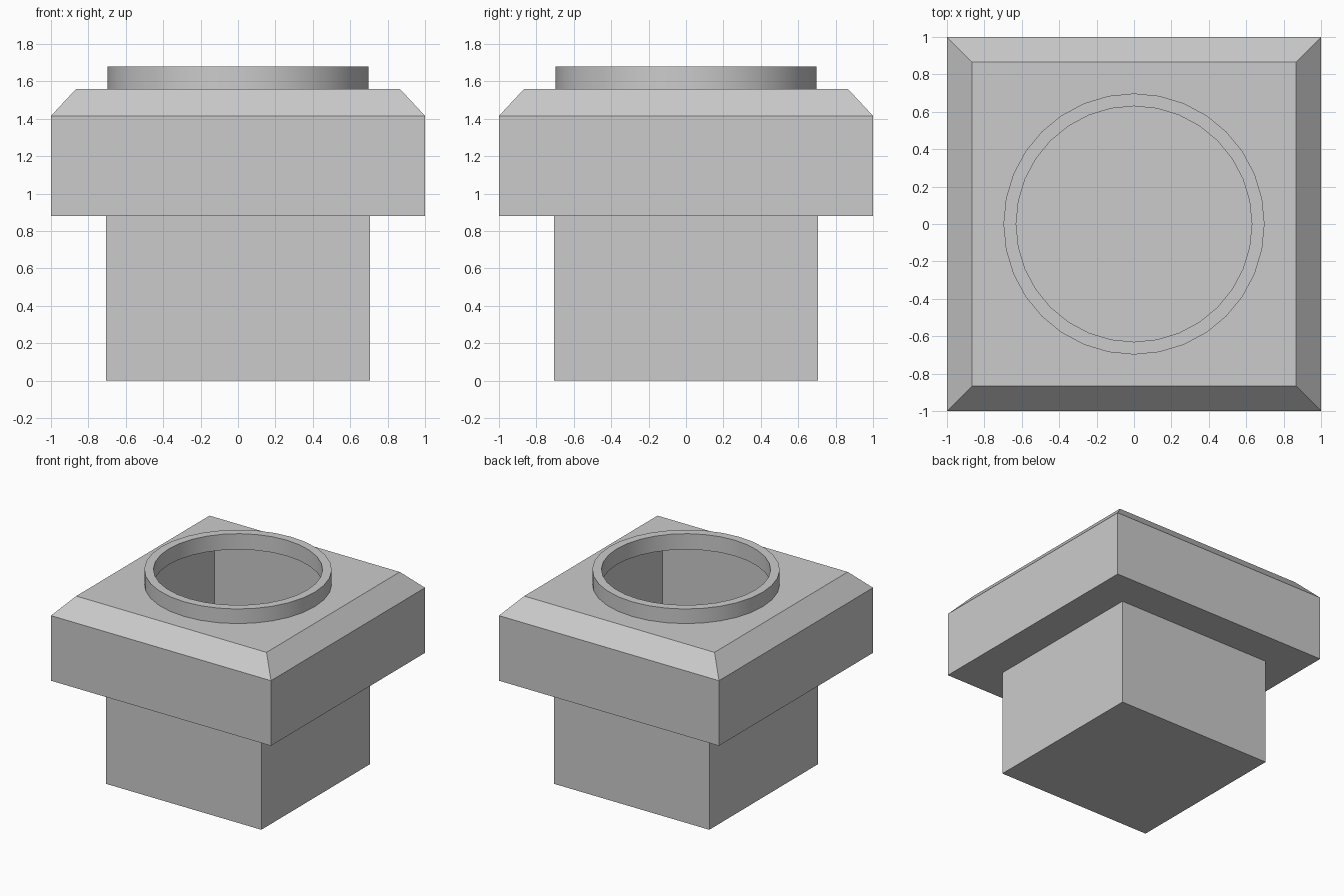
import bpy, bmesh
from math import sin, cos, pi

if "Cube" in bpy.data.objects:
    bpy.data.objects.remove(bpy.data.objects["Cube"])

SEG = 32


def square(bm, h, z):
    return [bm.verts.new((x * h, y * h, z)) for x, y in ((-1, -1), (1, -1), (1, 1), (-1, 1))]


def circle(bm, r, z):
    return [bm.verts.new((r * cos(2 * pi * i / SEG), r * sin(2 * pi * i / SEG), z)) for i in range(SEG)]


def skin(bm, loops):
    for a, b in zip(loops, loops[1:]):
        n = len(a)
        for i in range(n):
            j = (i + 1) % n
            bm.faces.new((a[i], a[j], b[j], b[i]))


def loop_edges(bm, loop):
    result = []
    for i, v in enumerate(loop):
        pair = (v, loop[(i + 1) % len(loop)])
        result.append(bm.edges.get(pair) or bm.edges.new(pair))
    return result


def finish(bm, name):
    mesh = bpy.data.meshes.new(name)
    bm.to_mesh(mesh)
    bm.free()
    obj = bpy.data.objects.new(name, mesh)
    bpy.context.collection.objects.link(obj)
    return obj


# Square lower socket: closed floor, open top, walls run up inside the head
bm = bmesh.new()
loops = [square(bm, 0.707, z) for z in (0, 1.56)]
skin(bm, loops)
bm.faces.new(loops[0][::-1])
finish(bm, "lower_box")

# Wide bevelled head with a round opening in its top
bm = bmesh.new()
loops = [square(bm, h, z) for h, z in ((0.707, 0.88), (1, 0.88), (1, 1.415), (0.865, 1.56))]
skin(bm, loops)
hole = circle(bm, 0.63, 1.56)
bmesh.ops.triangle_fill(bm, use_beauty=True, normal=(0, 0, 1),
                        edges=loop_edges(bm, loops[-1]) + loop_edges(bm, hole))
finish(bm, "bevelled_head")

# Raised rim around the opening
bm = bmesh.new()
skin(bm, [circle(bm, r, z) for r, z in ((0.698, 1.56), (0.698, 1.68), (0.63, 1.68), (0.63, 1.55))])
rim = finish(bm, "rim")
bpy.context.view_layer.objects.active = rim
rim.select_set(True)
bpy.ops.object.shade_smooth_by_angle()
